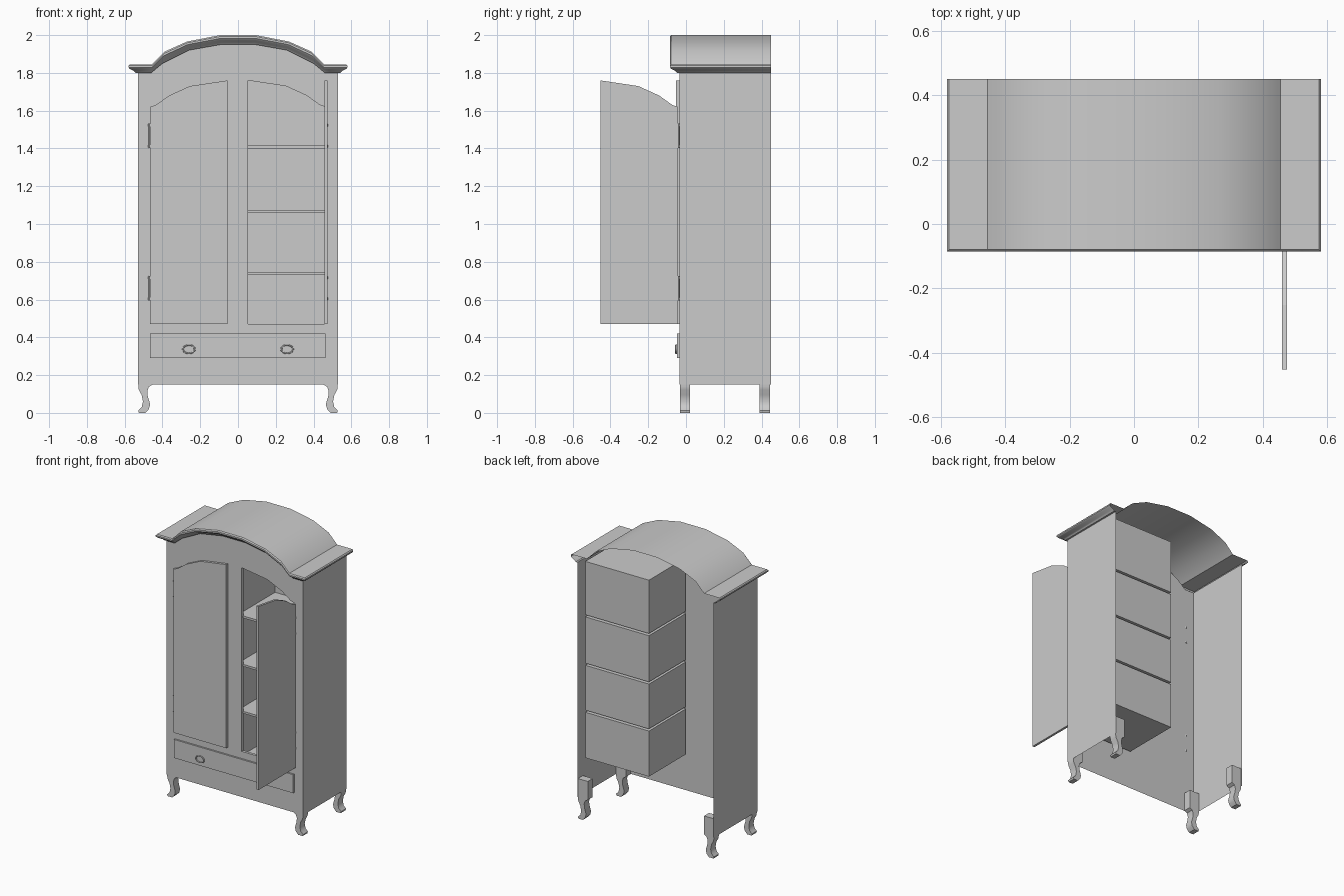
import bpy, bmesh, math
from mathutils import Matrix

if "Cube" in bpy.data.objects:
    bpy.data.objects.remove(bpy.data.objects["Cube"])

FRONT, BACK, HALF = -0.035, 0.45, 0.53


def finish(name, bm, smooth=False):
    bmesh.ops.recalc_face_normals(bm, faces=bm.faces[:])
    me = bpy.data.meshes.new(name)
    bm.to_mesh(me)
    bm.free()
    ob = bpy.data.objects.new(name, me)
    bpy.context.collection.objects.link(ob)
    if smooth:
        bpy.context.view_layer.objects.active = ob
        ob.select_set(True)
        bpy.ops.object.shade_smooth_by_angle(angle=math.radians(35))
        ob.select_set(False)
    return ob


def quad(bm, *pts):
    bm.faces.new([bm.verts.new(p) for p in pts])


def prism(name, pts, y0, y1, smooth=False):
    """Extrude an x-z outline along y."""
    bm = bmesh.new()
    f = bm.faces.new([bm.verts.new((x, y0, z)) for x, z in pts])
    ext = bmesh.ops.extrude_face_region(bm, geom=[f], use_keep_orig=True)
    for v in ext["geom"]:
        if isinstance(v, bmesh.types.BMVert):
            v.co.y = y1
    return finish(name, bm, smooth)


def mirrored(half):
    """Left half of a profile (x < 0) plus its mirror image."""
    return half + [(-x, z) for x, z in reversed(half)]


# Arch lines of the cornice, bottom and top
low = mirrored([(-0.53, 1.80), (-0.46, 1.80), (-0.40, 1.85), (-0.26, 1.92), (-0.09, 1.95)])
top = mirrored([(-0.53, 1.845), (-0.455, 1.845), (-0.39, 1.912), (-0.27, 1.966), (-0.095, 2.0)])

# Door outline: distance from hinge, height
door = [(0, 0.47), (0, 1.62), (0.03, 1.63), (0.10, 1.68), (0.21, 1.73), (0.41, 1.76), (0.41, 0.47)]

# Front panel with the right door opening, plus the sides and opening rim
bm = bmesh.new()
edges = []
outline = [(-HALF, 0.15)] + low + [(HALF, 0.15)]
hole = [(0.463 - d, z) for d, z in door]
for loop in (outline, hole):
    vs = [bm.verts.new((x, FRONT, z)) for x, z in loop]
    edges += [bm.edges.new((vs[i], vs[(i + 1) % len(vs)])) for i in range(len(vs))]
bmesh.ops.triangle_fill(bm, use_beauty=True, use_dissolve=False, edges=edges, normal=(0, -1, 0))
for s in (-1, 1):
    quad(bm, (s * HALF, FRONT, 0.15), (s * HALF, BACK, 0.15),
         (s * HALF, BACK, 1.80), (s * HALF, FRONT, 1.80))
for i, (x, z) in enumerate(hole):
    x2, z2 = hole[(i + 1) % len(hole)]
    quad(bm, (x, FRONT, z), (x2, FRONT, z2), (x2, -0.016, z2), (x, -0.016, z))
bmesh.ops.remove_doubles(bm, verts=bm.verts[:], dist=0.0001)
finish("cabinet_shell", bm)

# Cornice moulding wrapping the front and sides, with the arched roof
profile = [(0, 0), (0.012, 0), (0.022, 0.25), (0.042, 0.45), (0.05, 0.65), (0.05, 0.85), (0.044, 1)]
bm = bmesh.new()
rows = []
for out, t in profile:
    row = []
    for i, ((xl, zl), (xt, zt)) in enumerate(zip(low, top)):
        x, z = xl + (xt - xl) * t, zl + (zt - zl) * t
        if i in (0, len(low) - 1):
            x = math.copysign(HALF + out, x)
        row.append((x, FRONT - out, z))
    a, b = row[0], row[-1]
    rows.append([(a[0], BACK, a[2])] + row + [(b[0], BACK, b[2])])
grid = [[bm.verts.new(p) for p in r] for r in rows]
for r, q in zip(grid, grid[1:]):
    for i in range(len(r) - 1):
        bm.faces.new((r[i], r[i + 1], q[i + 1], q[i]))
edge = grid[-1]
rear = [edge[0]] + [bm.verts.new((v.co.x, BACK, v.co.z)) for v in edge[2:-2]] + [edge[-1]]
front = edge[1:-1]
for i in range(len(front) - 1):
    bm.faces.new((front[i], front[i + 1], rear[i + 1], rear[i]))
finish("cornice_roof", bm, True)

# Interior: four open compartments separated by hollow shelves
bm = bmesh.new()
x0, x1, y0, y1 = 0.015, 0.51, -0.018, 0.39
levels = [(0.41, 0.73), (0.745, 1.06), (1.075, 1.40), (1.415, 1.79)]
for a, b in levels:
    for x in (x0, x1):
        quad(bm, (x, y0, a), (x, y1, a), (x, y1, b), (x, y0, b))
    for z in (a, b):
        quad(bm, (x0, y0, z), (x1, y0, z), (x1, y1, z), (x0, y1, z))
    quad(bm, (x0, y1, a), (x1, y1, a), (x1, y1, b), (x0, y1, b))
for (_, a), (b, _) in zip(levels, levels[1:]):
    quad(bm, (x0, y0, a), (x1, y0, a), (x1, y0, b), (x0, y0, b))
bmesh.ops.remove_doubles(bm, verts=bm.verts[:], dist=0.0001)
finish("shelf_compartments", bm)

# Doors: left closed, right swung open by 90 degrees
prism("left_door", [(d - 0.465, z) for d, z in door], -0.053, FRONT)
right = prism("right_door", [(-d, z) for d, z in door], 0, 0.016)
right.data.transform(Matrix.Translation((0.475, -0.042, 0)) @ Matrix.Rotation(math.radians(90), 4, "Z")
                     )

# Drawer front
prism("drawer_front", [(-0.465, 0.29), (0.462, 0.29), (0.462, 0.42), (-0.465, 0.42)], -0.047, FRONT)

# Oval drawer pulls
for s, side in ((-1, "left"), (1, "right")):
    bpy.ops.mesh.primitive_torus_add(major_radius=0.031, minor_radius=0.005,
                                     major_segments=20, minor_segments=8,
                                     location=(s * 0.26, -0.052, 0.337),
                                     rotation=(math.pi / 2, 0, 0))
    ob = bpy.context.object
    ob.name = side + "_drawer_pull"
    ob.scale = (1, 0.72, 1)
    bpy.ops.object.shade_smooth_by_angle()

# Hinge pins with small finials
for s, side in ((-1, "left"), (1, "right")):
    for level, z in (("upper", 1.467), ("lower", 0.66)):
        bm = bmesh.new()
        for r, h, dz in ((0.005, 0.13, 0), (0.008, 0.014, 0.055), (0.008, 0.014, -0.055)):
            bmesh.ops.create_cone(bm, cap_ends=True, segments=8, radius1=r, radius2=r, depth=h,
                                  matrix=Matrix.Translation((s * 0.468, -0.04, z + dz)))
        finish(f"{side}_{level}_hinge", bm, True)

# Curved legs with a post running up inside the cabinet
leg = [(0.528, 0.28), (0.528, 0.14), (0.525, 0.122), (0.51, 0.095), (0.503, 0.06), (0.51, 0.03),
       (0.528, 0.012), (0.525, 0), (0.49, 0), (0.472, 0.02), (0.465, 0.045), (0.478, 0.09),
       (0.48, 0.115), (0.472, 0.138), (0.452, 0.15), (0.452, 0.28)]
for s, side in ((-1, "left"), (1, "right")):
    for end, ya, yb in (("front", -0.032, 0.022), ("back", 0.39, 0.445)):
        prism(f"{end}_{side}_leg", [(s * x, z) for x, z in leg], ya, yb, True)
